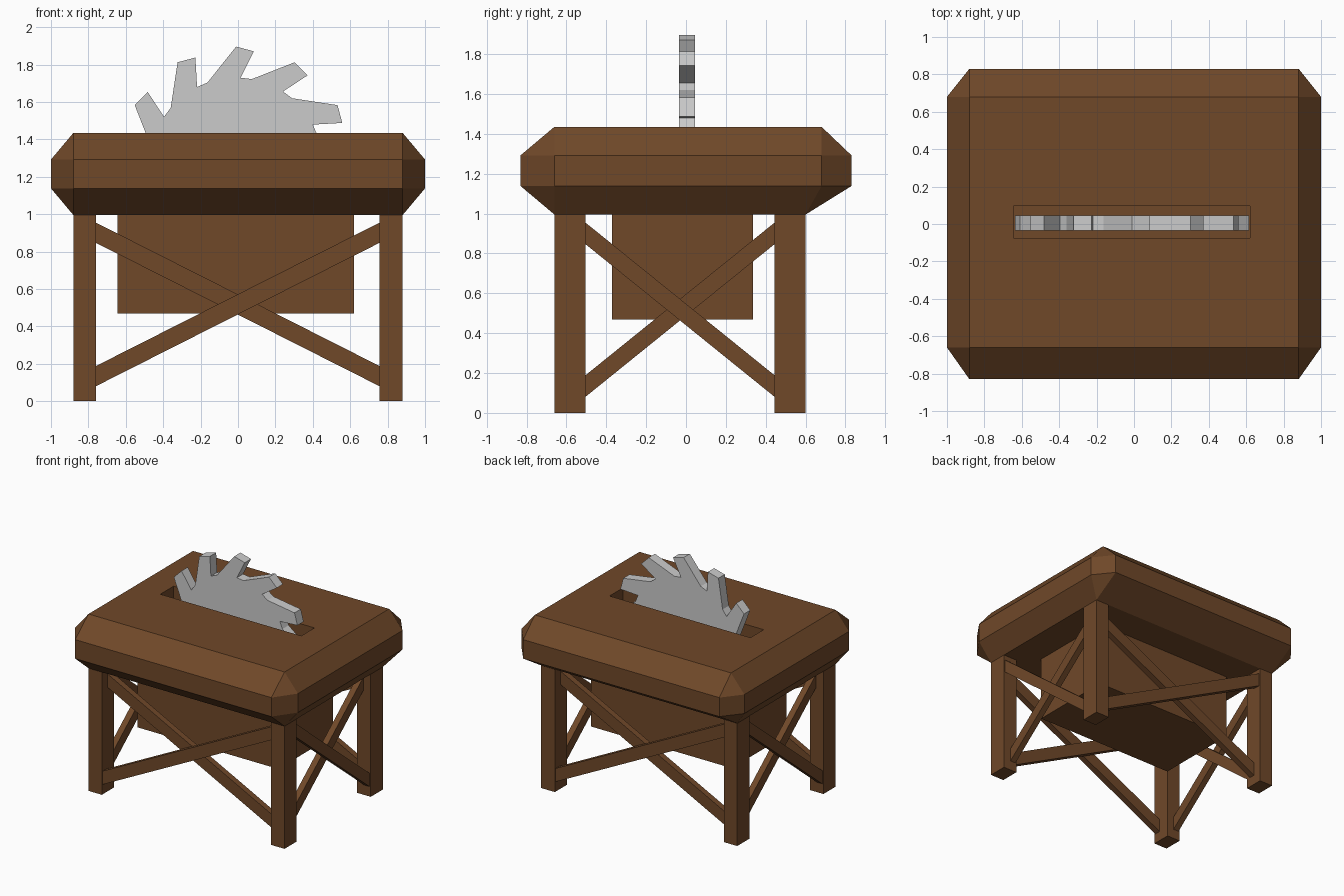
import bpy, bmesh
from math import sin, cos, radians
from mathutils import Vector

if "Cube" in bpy.data.objects:
    bpy.data.objects.remove(bpy.data.objects["Cube"])

wood = bpy.data.materials.new("brown_wood")
wood.diffuse_color = (0.16, 0.065, 0.022, 1)
wood.use_nodes = True
wood.node_tree.nodes["Principled BSDF"].inputs["Base Color"].default_value = wood.diffuse_color


def make_object(name, bm, mat=wood):
    bmesh.ops.recalc_face_normals(bm, faces=bm.faces[:])
    me = bpy.data.meshes.new(name)
    bm.to_mesh(me)
    bm.free()
    ob = bpy.data.objects.new(name, me)
    bpy.context.collection.objects.link(ob)
    if mat:
        me.materials.append(mat)
    return ob


def box(name, lo, hi, open_top=False):
    bm = bmesh.new()
    bmesh.ops.create_cube(bm, size=1)
    for v in bm.verts:
        v.co = [(a + b) / 2 + c * (b - a) for a, b, c in zip(lo, hi, v.co)]
    if open_top:
        top = max(bm.faces, key=lambda f: f.calc_center_median().z)
        bmesh.ops.delete(bm, geom=[top], context='FACES_ONLY')
    return make_object(name, bm)


def prism(name, outline, direction, mat=wood):
    bm = bmesh.new()
    face = bm.faces.new([bm.verts.new(p) for p in outline])
    ext = bmesh.ops.extrude_face_region(bm, geom=[face], use_keep_orig=True)
    for v in ext["geom"]:
        if isinstance(v, bmesh.types.BMVert):
            v.co += Vector(direction)
    return make_object(name, bm, mat)


# table top: bevelled slab with triangular corners
bm = bmesh.new()
for x in (-1, 1):
    for y in (-0.66, 0.68):
        bm.verts.new((x * 0.88, y, 1.435))
        for z in (1.138, 1.292):
            bm.verts.new((x, y, z))
            bm.verts.new((x * 0.88, 0.83 if y > 0 else -0.83, z))
    for y in (-0.66, 0.60):
        bm.verts.new((x * 0.88, y, 0.995))
bmesh.ops.convex_hull(bm, input=bm.verts[:])
bmesh.ops.dissolve_limit(bm, angle_limit=radians(1), verts=bm.verts[:], edges=bm.edges[:])
table_top = make_object("table_top", bm)

# blade slot through the slab
cutter = box("slot_cutter", (-0.645, -0.075, 0.9), (0.62, 0.095, 1.6))
cutter.hide_render = True
mod = table_top.modifiers.new("slot", 'BOOLEAN')
mod.operation = 'DIFFERENCE'
mod.object = cutter
mod.solver = 'EXACT'
bpy.context.view_layer.objects.active = table_top
bpy.ops.object.modifier_apply(modifier=mod.name)
bpy.data.objects.remove(cutter)

# housing under the slot
box("blade_housing", (-0.645, -0.37, 0.468), (0.62, 0.335, 1.0), open_top=True)

# legs
for xn, x0, x1 in (("left", -0.88, -0.76), ("right", 0.757, 0.88)):
    for yn, y0, y1 in (("front", -0.66, -0.505), ("back", 0.445, 0.60)):
        box(f"{yn}_{xn}_leg", (x0, y0, 0), (x1, y1, 1.0))


# crossed braces: one flush with the outside, one behind it
def brace(name, axis, a, b, za, zb, outer, inward):
    prof = [(a, za), (b, zb), (b, zb + 0.108), (a, za + 0.108)]
    if axis == 'X':
        prism(name, [(u, outer, z) for u, z in prof], (0, inward, 0))
    else:
        prism(name, [(outer, u, z) for u, z in prof], (inward, 0, 0))


LOW, HIGH, T = 0.08, 0.847, 0.05
for side, y, s in (("front", -0.66, 1), ("back", 0.60, -1)):
    a, b = (-0.76, 0.757)[::s]
    brace(side + "_outer_brace", 'X', a, b, LOW, HIGH, y + s * 0.01, s * T)
    brace(side + "_inner_brace", 'X', a, b, HIGH, LOW, y + s * 0.07, s * T)
for side, x, s in (("right", 0.88, -1), ("left", -0.88, 1)):
    a, b = (0.445, -0.505)[::-s]
    brace(side + "_outer_brace", 'Y', a, b, LOW, HIGH, x + s * 0.01, s * T)
    brace(side + "_inner_brace", 'Y', a, b, HIGH, LOW, x + s * 0.065, s * T)

# saw blade: twelve hooked teeth
tooth = [(0.626, 0), (0.608, -9), (0.46, -3), (0.46, -10.5)]
outline = []
for k in range(12):
    for r, d in tooth:
        t = radians(90 - 30 * k + d)
        outline.append((-0.01 + r * cos(t), -0.035, 1.27 + r * sin(t)))
prism("saw_blade", outline, (0, 0.08, 0), None)
